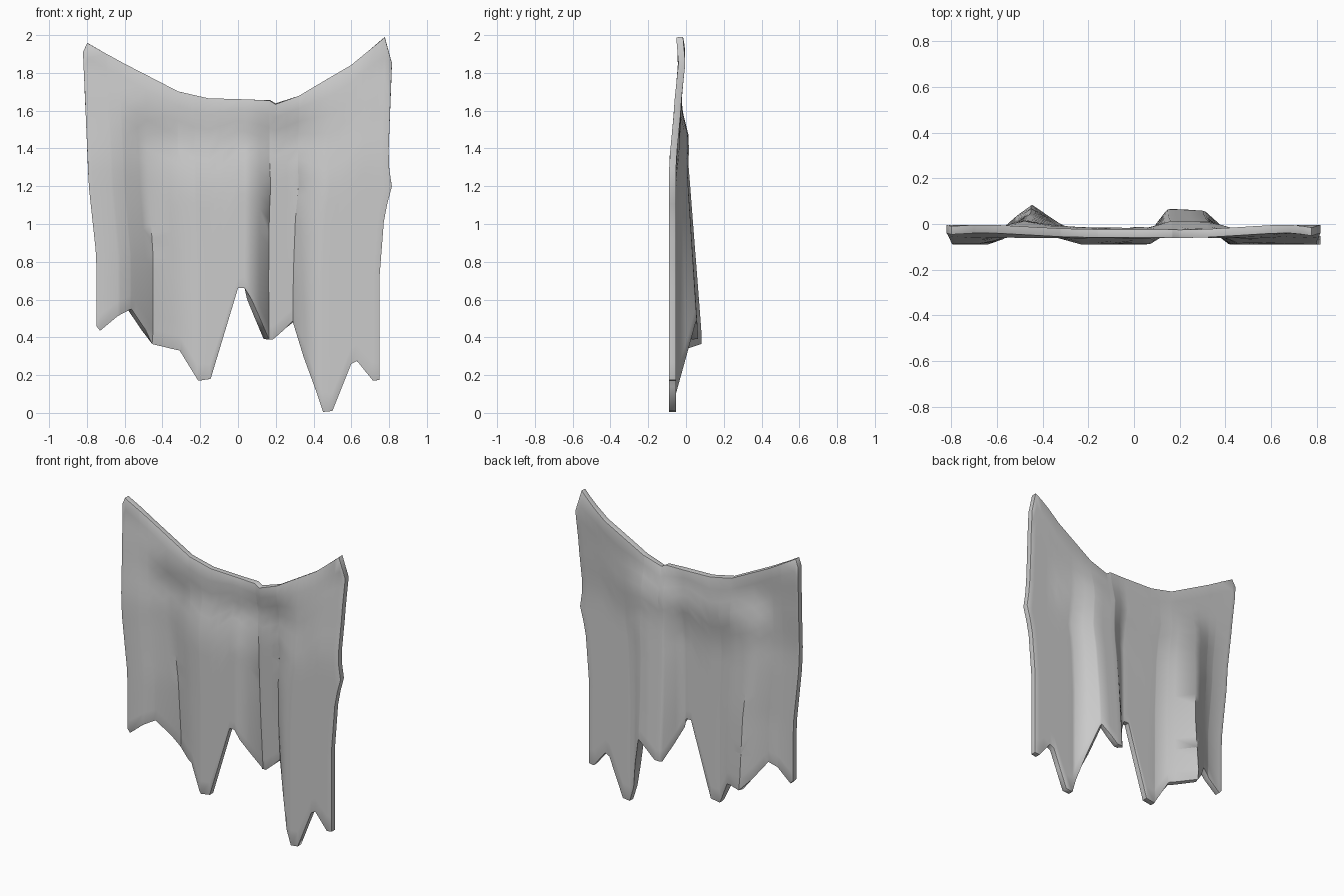
import bpy, bmesh

if "Cube" in bpy.data.objects:
    bpy.data.objects.remove(bpy.data.objects["Cube"])


def interp(pts, v):
    """Piecewise linear lookup in a list of (input, output) pairs."""
    if v <= pts[0][0]:
        return pts[0][1]
    for (a, fa), (b, fb) in zip(pts, pts[1:]):
        if v <= b:
            return fa + (fb - fa) * (v - a) / (b - a)
    return pts[-1][1]


# outline: ragged hem, sagging top edge, side edges
HEM = [(-.75, .46), (-.73, .435), (-.63, .52), (-.575, .55), (-.45, .365), (-.3, .33),
       (-.21, .17), (-.145, .18), (0, .66), (.035, .66), (.15, .39), (.185, .39),
       (.3, .49), (.45, .005), (.5, .01), (.6, .26), (.63, .275), (.715, .17), (.75, .175)]
TOP = [(-.82, 1.91), (-.8, 1.96), (-.6, 1.845), (-.32, 1.7), (-.16, 1.665), (.17, 1.655),
       (.2, 1.636), (.33, 1.68), (.6, 1.84), (.79, 2.0), (.815, 1.85)]
LEFT = [(.83, -.75), (1.2, -.79), (1.9, -.82)]
RIGHT = [(.73, .75), (1.05, .775), (1.2, .815), (1.33, .795), (1.85, .815)]

# folds: shape across the width, depth along the height, drape of the whole sheet
FOLD = [(-.64, 0), (-.58, .2), (-.5, .7), (-.45, 1), (-.34, .45), (-.22, 0), (.06, 0),
        (.155, .86), (.3, .86), (.42, 0)]
DEPTH = [(.4, .137), (1.33, .065), (1.45, .06), (1.62, 0)]
DRAPE = [(1.33, -.071), (1.6, -.045), (1.66, -.042), (1.85, -.022), (1.93, -.022), (2, -.036)]
HOLLOW = [(1.2, 0), (1.43, .03), (1.6, 0)]
HOLLOW_X = [(-.55, 0), (-.3, 1), (.35, 1), (.6, 0)]

columns = sorted({round(u, 3) for u in [p[0] for p in HEM] + [p[0] for p in FOLD]
                  + [p[0] * .92 for p in TOP[2:-2]] + [-.09, .1, .24, .36, .68]})
ROWS = 18

# cloth sheet
bm = bmesh.new()
grid = []
for u in columns:
    col = []
    lo, hi = interp(HEM, u), interp(TOP, u * (.82 if u < 0 else .815) / .75)
    for r in range(ROWS + 1):
        z = lo + (hi - lo) * r / ROWS
        scale = (-interp(LEFT, z) if u < 0 else interp(RIGHT, z)) / .75
        y = (interp(DRAPE, z) + interp(FOLD, u) * interp(DEPTH, z)
             + max(0, 1 - interp(FOLD, u)) * interp(HOLLOW, z) * interp(HOLLOW_X, u))
        col.append(bm.verts.new((u * scale, y, z)))
    grid.append(col)
for a, b in zip(grid, grid[1:]):
    for r in range(ROWS):
        bm.faces.new((a[r], b[r], b[r + 1], a[r + 1]))
mesh = bpy.data.meshes.new("torn_cloth")
bm.to_mesh(mesh)
bm.free()
cloth = bpy.data.objects.new("torn_cloth", mesh)
bpy.context.collection.objects.link(cloth)

# cloth thickness with softened rim
solid = cloth.modifiers.new("thickness", 'SOLIDIFY')
solid.thickness = .036
solid.offset = 0
bevel = cloth.modifiers.new("rim", 'BEVEL')
bevel.width = .008
bevel.segments = 2
bevel.limit_method = 'ANGLE'
bevel.angle_limit = 1.1

bpy.context.view_layer.objects.active = cloth
cloth.select_set(True)
bpy.ops.object.shade_smooth_by_angle(angle=.9)
